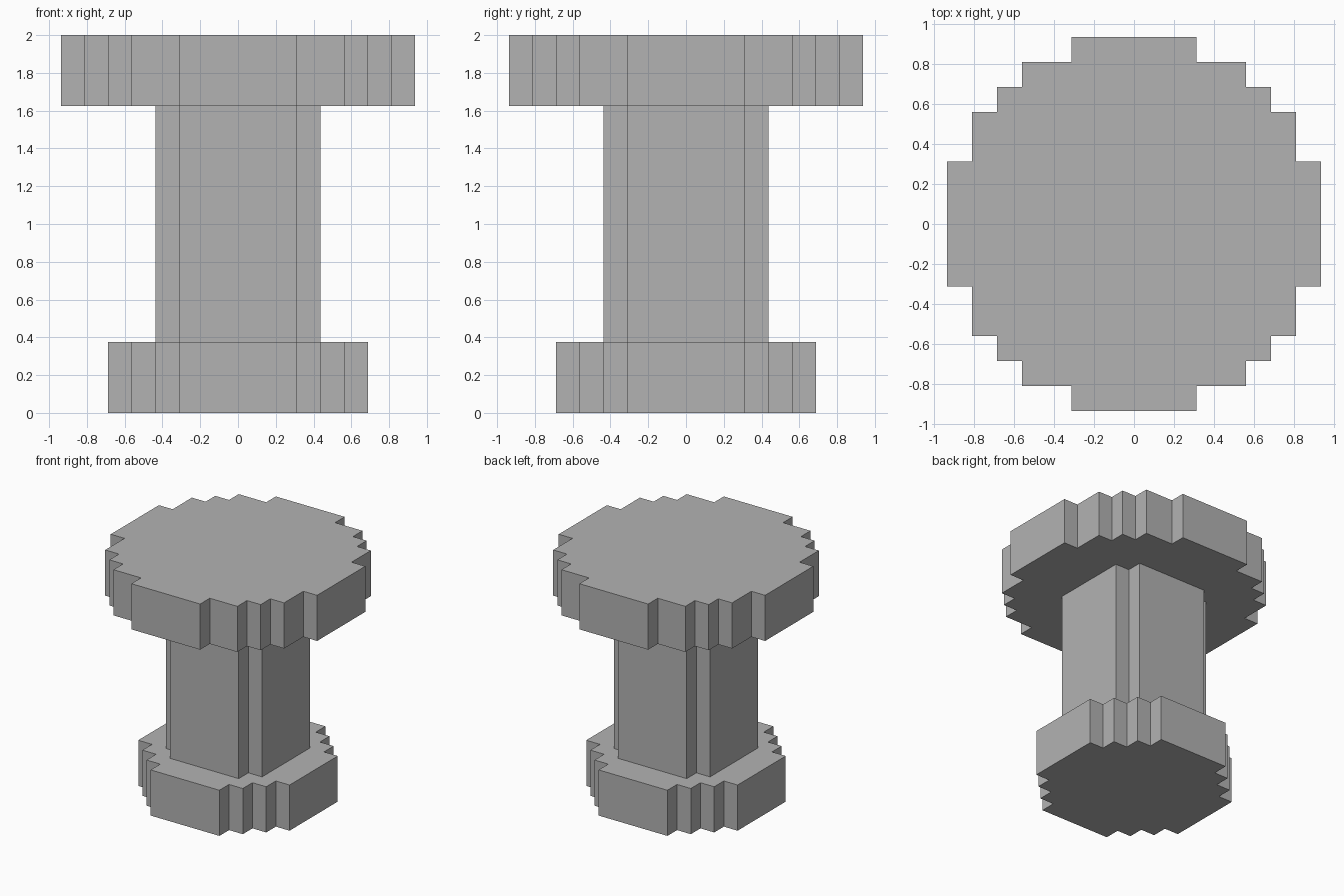
import bpy
import bmesh

UNIT = 0.0625  # width of one grid cell

cube = bpy.data.objects.get("Cube")
if cube:
    bpy.data.objects.remove(cube, do_unlink=True)

grey = bpy.data.materials.new("stone_grey")
grey.use_nodes = True
grey.diffuse_color = (0.45, 0.45, 0.45, 1)
grey.node_tree.nodes["Principled BSDF"].inputs["Base Color"].default_value = grey.diffuse_color


def stepped_outline(steps):
    """Full stepped outline from the corners of one quadrant, from +y round to +x."""
    quadrant = []
    for i, (x, y) in enumerate(steps):
        quadrant.append((x, y))
        if i + 1 < len(steps):
            quadrant.append((x, steps[i + 1][1]))
    outline = []
    for _ in range(4):
        outline += quadrant
        quadrant = [(y, -x) for x, y in quadrant]
    return outline[::-1]


def stepped_disc(name, steps, bottom, top):
    """Extrude a stepped outline between two heights, all in grid cells."""
    bm = bmesh.new()
    verts = [bm.verts.new((x * UNIT, y * UNIT, bottom * UNIT))
             for x, y in stepped_outline(steps)]
    face = bm.faces.new(verts)
    extruded = bmesh.ops.extrude_face_region(bm, geom=[face], use_keep_orig=True)
    raised = [v for v in extruded["geom"] if isinstance(v, bmesh.types.BMVert)]
    bmesh.ops.translate(bm, verts=raised, vec=(0, 0, (top - bottom) * UNIT))
    bmesh.ops.recalc_face_normals(bm, faces=bm.faces)
    mesh = bpy.data.meshes.new(name)
    bm.to_mesh(mesh)
    bm.free()
    mesh.materials.append(grey)
    obj = bpy.data.objects.new(name, mesh)
    bpy.context.collection.objects.link(obj)
    return obj


# Foot, column and wide top
stepped_disc("base", [(5, 11), (7, 9), (9, 7), (11, 5)], 0, 6)
stepped_disc("column", [(5, 7), (7, 5)], 6, 26)
stepped_disc("top_slab", [(5, 15), (9, 13), (11, 11), (13, 9), (15, 5)], 26, 32)
